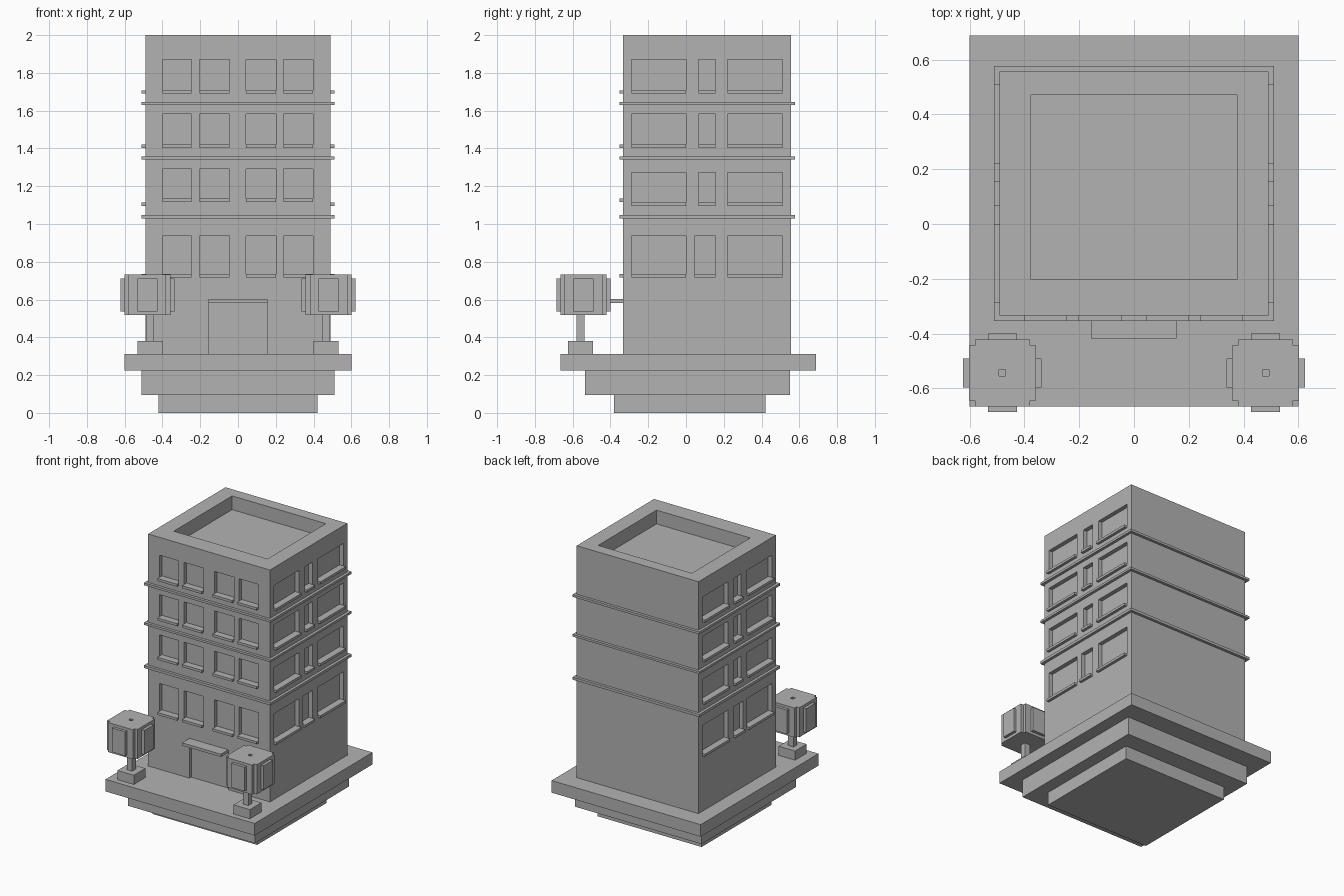
import bpy, bmesh
from mathutils import Vector

cube = bpy.data.objects.get("Cube")
if cube:
    bpy.data.objects.remove(cube, do_unlink=True)

GREY = (0.45, 0.45, 0.45, 1)
mat = bpy.data.materials.new("plain grey")
mat.use_nodes = True
mat.diffuse_color = GREY
mat.node_tree.nodes["Principled BSDF"].inputs["Base Color"].default_value = GREY


def finish(name, bm):
    bmesh.ops.recalc_face_normals(bm, faces=bm.faces)
    mesh = bpy.data.meshes.new(name)
    bm.to_mesh(mesh)
    bm.free()
    mesh.materials.append(mat)
    obj = bpy.data.objects.new(name, mesh)
    bpy.context.collection.objects.link(obj)
    return obj


def add_box(bm, x, y, z):
    """Box from (low, high) pairs on each axis."""
    lo, hi = (Vector(c) for c in zip(x, y, z))
    verts = bmesh.ops.create_cube(bm, size=1)["verts"]
    for v in verts:
        v.co = Vector((v.co[i] + 0.5) * (hi[i] - lo[i]) + lo[i] for i in range(3))


def boxes(name, *items):
    bm = bmesh.new()
    for item in items:
        add_box(bm, *item)
    return finish(name, bm)


def cut(obj, cutter):
    """Subtract the cutter, then discard it."""
    cutter.hide_render = True
    mod = obj.modifiers.new("openings", "BOOLEAN")
    mod.operation, mod.solver, mod.object = "DIFFERENCE", "EXACT", cutter
    bpy.context.view_layer.update()
    graph = bpy.context.evaluated_depsgraph_get()
    mesh = bpy.data.meshes.new_from_object(obj.evaluated_get(graph))
    obj.modifiers.clear()
    obj.data = mesh
    bpy.data.objects.remove(cutter, do_unlink=True)


# Stepped base
boxes("lower_footing", ((-.42, .42), (-.38, .42), (0, .095)))
boxes("upper_footing", ((-.51, .51), (-.535, .55), (.095, .225)))
boxes("platform", ((-.6, .6), (-.665, .688), (.225, .313)))

# Tower
W, FRONT, BACK = .49, -.333, .556
DEPTH, SILL, OUT = .03, .018, .02
tower = boxes("tower", ((-W, W), (FRONT, BACK), (.313, 2)))

# Windows and sills, floor by floor: front and side (bottom, top)
front_rows = [(.716, .937), (1.117, 1.29), (1.403, 1.583), (1.69, 1.87)]
side_rows = [(.716, .937), (1.095, 1.272), (1.403, 1.583), (1.69, 1.87)]
openings, sills = [], []
for floor, (front, side) in enumerate(zip(front_rows, side_rows)):
    low, high = front
    for x in ((-.4, -.245), (-.203, -.045), (.043, .2), (.242, .398)):
        openings.append((x, (FRONT - .1, FRONT + DEPTH), (low, high)))
        sills.append((x, (FRONT - OUT, FRONT + DEPTH), (low, low + SILL)))
    low, high = side
    middle = (.045 if floor == 0 else .065, .156)
    for y in ((-.288, 0), middle, (.22, .51)):
        for s in (-1, 1):
            inner, outer = s * (W - DEPTH), s * (W + OUT)
            span = sorted((inner, s * (W + .1)))
            openings.append((span, y, (low, high)))
            sills.append((sorted((inner, outer)), y, (low, low + SILL)))

# Doorway and roof well
openings.append(((-.157, .155), (FRONT - .1, FRONT + .02), (.313, .59)))
openings.append(((-.377, .377), (-.2, .471), (1.9, 2.1)))
cut(tower, boxes("opening_cutter", *openings))
boxes("window_sills", *sills)
boxes("door_canopy", ((-.157, .155), (-.418, FRONT + .02), (.583, .603)))

# Floor ledges around the tower
strips = []
for z in ((1.028, 1.047), (1.342, 1.358), (1.63, 1.647)):
    for s in (-1, 1):
        strips.append((sorted((s * W, s * (W + OUT))), (FRONT - OUT, BACK + OUT), z))
    strips.append(((-W, W), (FRONT - OUT, FRONT), z))
    strips.append(((-W, W), (BACK, BACK + OUT), z))
boxes("floor_ledges", *strips)


# Trees in square planters
def foliage_core(name, cx, cy):
    """Square with notched corners, extruded upwards."""
    a, b = .122, .1
    quarter = [Vector((a, b)), Vector((b, b)), Vector((b, a))]
    bm = bmesh.new()
    ring = []
    for _ in range(4):
        ring += [bm.verts.new((cx + p.x, cy + p.y, .517)) for p in quarter]
        quarter = [Vector((-p.y, p.x)) for p in quarter]
    base = bm.faces.new(ring)
    top = bmesh.ops.extrude_face_region(bm, geom=[base])["geom"]
    bmesh.ops.translate(bm, vec=(0, 0, .215),
                        verts=[v for v in top if isinstance(v, bmesh.types.BMVert)])
    return finish(name, bm)


for side, s in (("right", 1), ("left", -1)):
    px, py = s * .467, -.558
    cx, cy = s * .48, -.543

    def around(x, y, rx, ry):
        return (x - rx, x + rx), (y - ry, y + ry)

    boxes(side + "_planter", (*around(px, py, .066, .066), (.313, .38)))
    boxes(side + "_trunk", (*around(px, py, .021, .021), (.38, .517)))
    core = foliage_core(side + "_foliage", cx, cy)
    cut(core, boxes("top_hole_cutter", (*around(cx, cy, .012, .012), (.7, .8))))
    lobes = []
    for d in (-.1325, .1325):
        lobes.append((*around(cx + d, cy, .0105, .053), (.537, .712)))
        lobes.append((*around(cx, cy + d, .053, .0105), (.537, .712)))
    boxes(side + "_foliage_lobes", *lobes)
